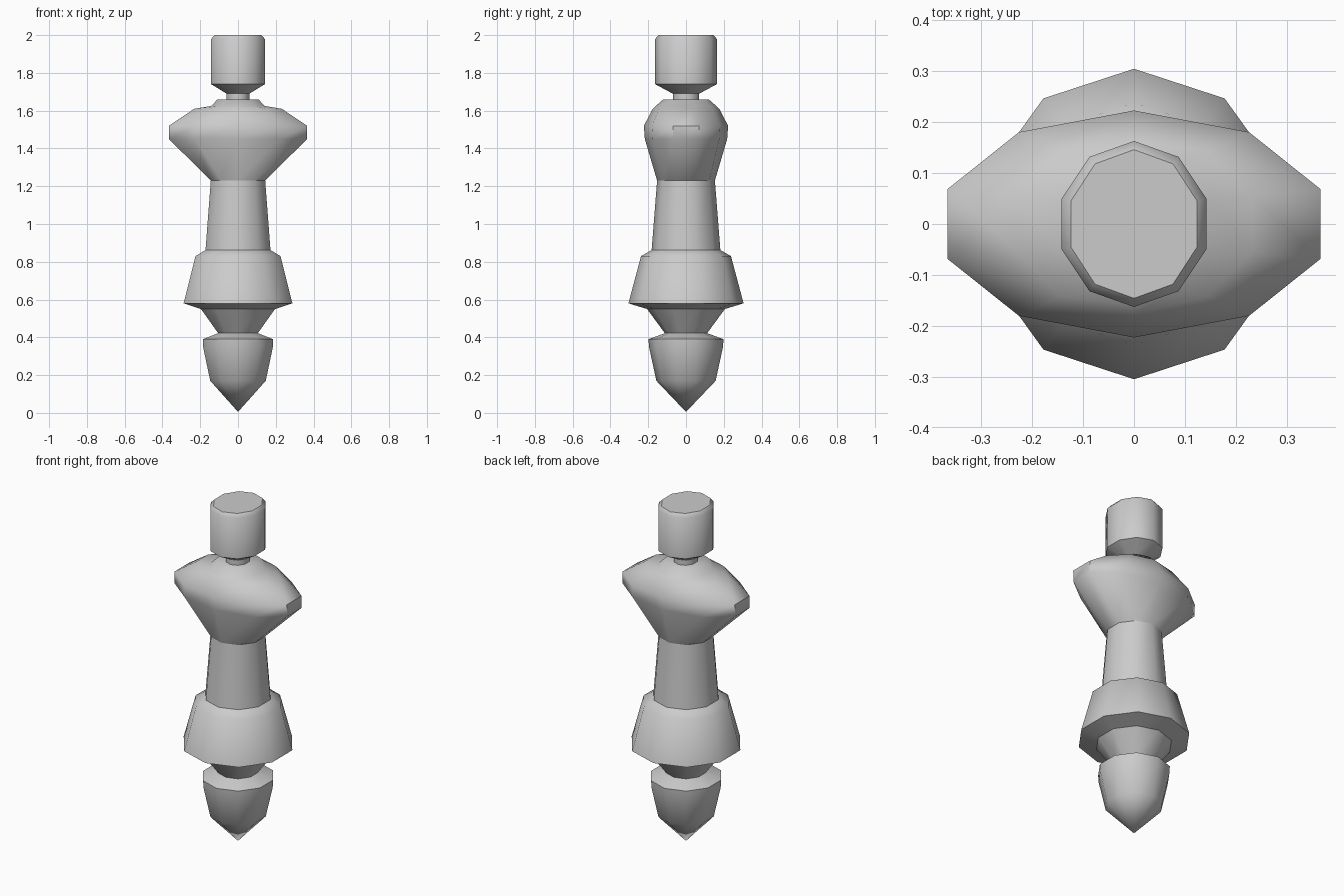
import bpy, bmesh
from math import cos, sin, radians

if "Cube" in bpy.data.objects:
    bpy.data.objects.remove(bpy.data.objects["Cube"])

SIDES = 10
XFIT = cos(radians(18))  # flat side faces x, corner faces y


def lathe(name, profile, cap_top=False):
    """Loft ten-sided oval rings given as (z, half width x, half depth y)."""
    bm = bmesh.new()
    rings = []
    for z, hx, hy in profile:
        if hx == 0:
            rings.append([bm.verts.new((0, 0, z))])
            continue
        ring = []
        for i in range(SIDES):
            a = radians(90 + 36 * i)
            ring.append(bm.verts.new((hx / XFIT * cos(a), hy * sin(a), z)))
        rings.append(ring)
    for low, high in zip(rings, rings[1:]):
        for i in range(SIDES):
            j = (i + 1) % SIDES
            if len(low) == 1:
                bm.faces.new((low[0], high[j], high[i]))
            else:
                bm.faces.new((low[i], low[j], high[j], high[i]))
    if cap_top:
        bm.faces.new(rings[-1])
    bmesh.ops.recalc_face_normals(bm, faces=bm.faces)
    mesh = bpy.data.meshes.new(name)
    bm.to_mesh(mesh)
    bm.free()
    obj = bpy.data.objects.new(name, mesh)
    bpy.context.collection.objects.link(obj)
    bpy.ops.object.select_all(action='DESELECT')
    obj.select_set(True)
    bpy.context.view_layer.objects.active = obj
    bpy.ops.object.shade_smooth_by_angle(angle=radians(48))
    return obj


# Pointed foot with a flared cuff
lathe("pointed_foot", [(0.005, 0, 0), (0.17, 0.147, 0.157), (0.345, 0.184, 0.195),
                       (0.39, 0.186, 0.199), (0.422, 0.105, 0.112)])

# Legs widening up into the skirt
lathe("legs", [(0.422, 0.105, 0.112), (0.55, 0.196, 0.206)])

# Flared skirt with underside and top ledge
lathe("skirt", [(0.55, 0.196, 0.206), (0.58, 0.288, 0.305),
                (0.83, 0.225, 0.238), (0.862, 0.172, 0.182)])

# Tapered waist
lathe("torso", [(0.862, 0.172, 0.182), (1.23, 0.144, 0.153)])

# Wide shoulders and collar
lathe("shoulders", [(1.23, 0.144, 0.153), (1.45, 0.366, 0.218), (1.52, 0.366, 0.223),
                    (1.61, 0.232, 0.176), (1.625, 0.142, 0.16), (1.66, 0.108, 0.12)],
      cap_top=True)

# Short neck
lathe("neck", [(1.65, 0.06, 0.07), (1.69, 0.06, 0.07)])

# Block head with chamfered rims
lathe("head", [(1.69, 0.06, 0.07), (1.74, 0.142, 0.163),
               (1.98, 0.142, 0.163), (2.0, 0.124, 0.146)], cap_top=True)
